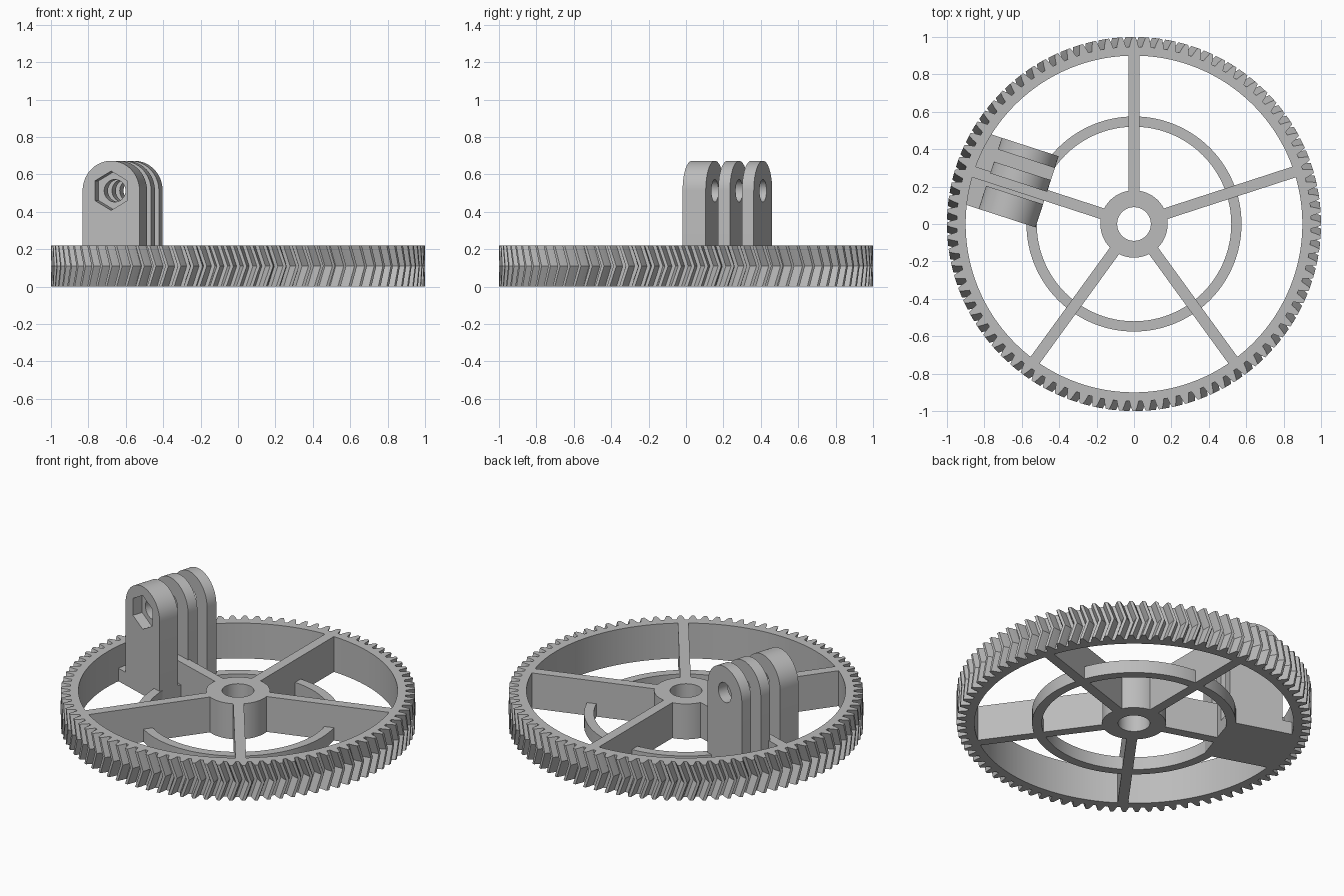
import bpy
import bmesh
from math import pi, cos, sin, radians
from mathutils import Matrix

cube = bpy.data.objects.get("Cube")
if cube:
    bpy.data.objects.remove(cube, do_unlink=True)

HEIGHT = 0.22       # gear thickness
LOW = 0.08          # ring and mount plate thickness
RIM_IN = 0.9
TEETH = 88
MOUNT = Matrix.Rotation(radians(162), 4, "Z")   # local x points outward

grey = bpy.data.materials.new("plain grey")
grey.use_nodes = True
grey.diffuse_color = (0.5, 0.5, 0.5, 1)
grey.node_tree.nodes["Principled BSDF"].inputs["Base Color"].default_value = (0.5, 0.5, 0.5, 1)


def finish(name, bm, matrix=None):
    if matrix:
        bm.transform(matrix)
    bmesh.ops.recalc_face_normals(bm, faces=bm.faces)
    mesh = bpy.data.meshes.new(name)
    bm.to_mesh(mesh)
    bm.free()
    mesh.materials.append(grey)
    obj = bpy.data.objects.new(name, mesh)
    bpy.context.collection.objects.link(obj)
    return obj


def smooth(obj):
    bpy.ops.object.select_all(action="DESELECT")
    obj.select_set(True)
    bpy.context.view_layer.objects.active = obj
    bpy.ops.object.shade_smooth_by_angle(angle=radians(30))


def bridge(bm, a, b):
    for i in range(len(a)):
        j = (i + 1) % len(a)
        bm.faces.new((a[i], a[j], b[j], b[i]))


def loop(bm, polar, z, twist=0):
    return [bm.verts.new((r * cos(t + twist), r * sin(t + twist), z)) for r, t in polar]


def tube(name, r_in, r_out, height, steps):
    bm = bmesh.new()
    angles = [2 * pi * i / steps for i in range(steps)]
    rings = [loop(bm, [(r, t) for t in angles], z)
             for r, z in ((r_in, 0), (r_out, 0), (r_out, height), (r_in, height))]
    for k in range(4):
        bridge(bm, rings[k], rings[(k + 1) % 4])
    smooth(finish(name, bm))


def box(name, x0, x1, y0, y1, z0, z1, matrix):
    bm = bmesh.new()
    bmesh.ops.create_cube(bm, size=1)
    for v in bm.verts:
        v.co = (x1 if v.co.x > 0 else x0, y1 if v.co.y > 0 else y0, z1 if v.co.z > 0 else z0)
    return finish(name, bm, matrix)


def prism(name, outline, y0, y1):
    """Extrude an x-z outline along the local y axis of the mount."""
    bm = bmesh.new()
    ends = [[bm.verts.new((x, y, z)) for x, z in outline] for y in (y0, y1)]
    bridge(bm, *ends)
    bm.faces.new(ends[0])
    bm.faces.new(ends[1])
    return finish(name, bm, MOUNT)


def arc(r, start, end, steps):
    return [(BOLT_X + r * cos(start + (end - start) * i / steps),
             BOLT_Z + r * sin(start + (end - start) * i / steps)) for i in range(steps + 1)]


def cut(obj, cutter):
    cutter.hide_render = True
    mod = obj.modifiers.new("cut", "BOOLEAN")
    mod.operation = "DIFFERENCE"
    mod.solver = "EXACT"
    mod.object = cutter
    bpy.context.view_layer.objects.active = obj
    bpy.ops.object.modifier_apply(modifier=mod.name)
    bpy.data.objects.remove(cutter, do_unlink=True)


# Toothed rim with V-shaped teeth
pitch = 2 * pi / TEETH
tooth = [(0.948, -0.36), (0.975, -0.25), (1.0, -0.12), (1.0, 0.12), (0.975, 0.25), (0.948, 0.36)]
profile = [(r, (i + f) * pitch) for i in range(TEETH) for r, f in tooth]
inner = [(RIM_IN, t) for r, t in profile]
bm = bmesh.new()
rings = [loop(bm, inner, 0), loop(bm, profile, 0), loop(bm, profile, HEIGHT / 2, 0.038),
         loop(bm, profile, HEIGHT), loop(bm, inner, HEIGHT)]
for k in range(5):
    bridge(bm, rings[k], rings[(k + 1) % 5])
smooth(finish("toothed_rim", bm))

# Hub and low stiffening ring
tube("hub", 0.09, 0.18, HEIGHT, 64)
tube("stiffening_ring", 0.52, 0.575, LOW, 96)

# Five spokes
for i in range(5):
    turn = Matrix.Rotation(radians(18 + 72 * i), 4, "Z")
    box(f"spoke_{i + 1}", 0.16, 0.905, -0.03, 0.03, 0, HEIGHT, turn)

# Mount plate filling the space out to the rim
box("mount_plate", 0.495, 0.905, -0.22, 0.18, 0, LOW, MOUNT)

# Three round-topped prongs with a bolt hole; the thick one has a nut recess
BOLT_X, BOLT_Z, PRONG_R = 0.655, 0.513, 0.16
outline = arc(PRONG_R, 0, pi, 32) + [(BOLT_X - PRONG_R, 0.01), (BOLT_X + PRONG_R, 0.01)]
for name, y0, y1 in (("nut_prong", 0.05, 0.18), ("middle_prong", -0.086, -0.02),
                     ("back_prong", -0.22, -0.154)):
    prong = prism(name, outline, y0, y1)
    cut(prong, prism("bolt_cutter", arc(0.06, 0, 2 * pi, 40)[:-1], y0 - 0.05, y1 + 0.05))
    if name == "nut_prong":
        cut(prong, prism("nut_cutter", arc(0.105, pi / 2, 2.5 * pi, 6)[:-1], 0.115, 0.25))
    smooth(prong)
